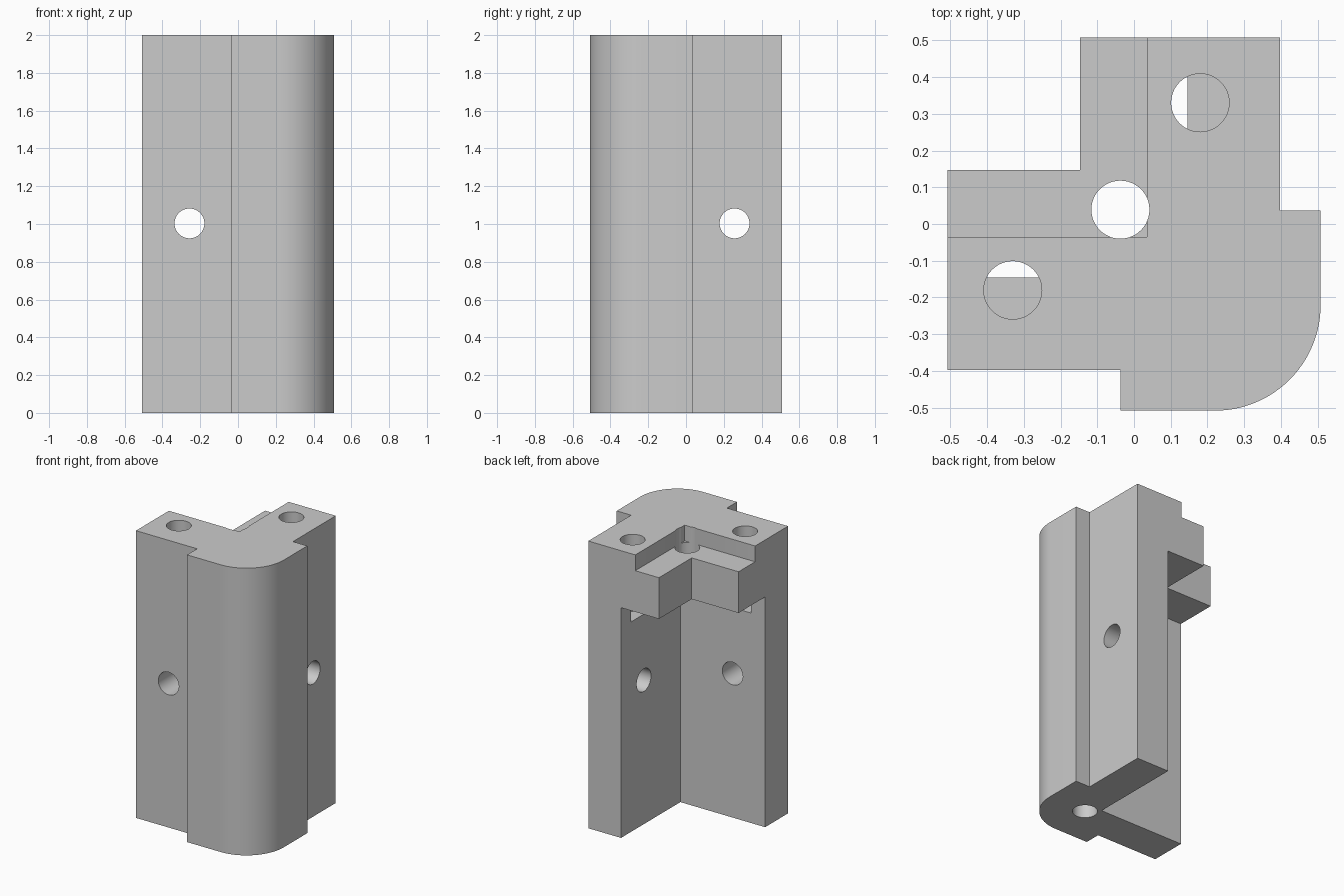
import bpy, bmesh, math

if "Cube" in bpy.data.objects:
    bpy.data.objects.remove(bpy.data.objects["Cube"])

E = 0.508          # half width of the bracket
W_OUT, W_IN = 0.397, 0.145   # outer and inner faces of the arm walls
R_HOLE = 0.079
FILLET = 0.288

grey = bpy.data.materials.new("light grey")
grey.diffuse_color = (0.6, 0.6, 0.6, 1)
grey.use_nodes = True
grey.node_tree.nodes["Principled BSDF"].inputs["Base Color"].default_value = grey.diffuse_color


def prism(name, outline, z0, z1):
    """Extrude a closed counter-clockwise outline from z0 to z1."""
    bm = bmesh.new()
    face = bm.faces.new([bm.verts.new((x, y, z0)) for x, y in outline])
    top = bmesh.ops.extrude_face_region(bm, geom=[face])["geom"]
    for v in top:
        if isinstance(v, bmesh.types.BMVert):
            v.co.z = z1
    bmesh.ops.recalc_face_normals(bm, faces=bm.faces)
    mesh = bpy.data.meshes.new(name)
    bm.to_mesh(mesh)
    bm.free()
    mesh.materials.append(grey)
    obj = bpy.data.objects.new(name, mesh)
    bpy.context.collection.objects.link(obj)
    return obj


def box(name, x0, x1, y0, y1, z0, z1):
    return prism(name, [(x0, y0), (x1, y0), (x1, y1), (x0, y1)], z0, z1)


def drill(name, loc, depth, rot=(0, 0, 0)):
    """Round cutter centred on loc."""
    bpy.ops.mesh.primitive_cylinder_add(vertices=48, radius=R_HOLE, depth=depth,
                                        location=loc, rotation=rot)
    obj = bpy.context.object
    obj.name = name
    obj.data.materials.append(grey)
    return obj


# Bracket outline: two arms, raised corner band with a rounded edge
c = E - FILLET
arc = [(c + FILLET * math.cos(a), -c + FILLET * math.sin(a))
       for a in (math.radians(-90 + 90 * i / 24) for i in range(25))]
outline = ([(-E, -W_OUT), (-0.037, -W_OUT), (-0.037, -E)] + arc +
           [(E, 0.037), (W_OUT, 0.037), (W_OUT, E), (-0.147, E),
            (-0.147, 0.147), (-E, 0.147)])
bracket = prism("corner_bracket", outline, 0, 2)

H = math.pi / 2
cutters = [
    # open space between the walls below the cap
    box("inner_space", -1, W_IN, -W_IN, 1, -1, 1.603),
    # lowered ledge on the cap
    box("ledge_step", -1, 0.035, -0.035, 1, 1.89, 3),
    # through hole in the cap
    drill("cap_hole", (-0.037, 0.039, 2), 1.0),
    # blind holes in the arm tops
    drill("right_arm_hole", (0.18, 0.33, 1.962), 1.0),
    drill("left_arm_hole", (-0.33, -0.18, 1.962), 1.0),
    # blind hole under the corner
    drill("base_hole", (c, -c, 0.038), 1.0),
    # cross holes through the walls
    drill("front_wall_hole", (-0.257, -0.3, 1.003), 1.0, (H, 0, 0)),
    drill("right_wall_hole", (0.3, 0.257, 1.003), 1.0, (0, H, 0)),
]

# Cut everything out of the bracket
bpy.ops.object.select_all(action='DESELECT')
bracket.select_set(True)
bpy.context.view_layer.objects.active = bracket
for cut in cutters:
    mod = bracket.modifiers.new(cut.name, 'BOOLEAN')
    mod.operation = 'DIFFERENCE'
    mod.solver = 'EXACT'
    mod.object = cut
    bpy.ops.object.modifier_apply(modifier=mod.name)
for cut in cutters:
    bpy.data.objects.remove(cut)

bpy.ops.object.shade_smooth_by_angle(angle=math.radians(30))
